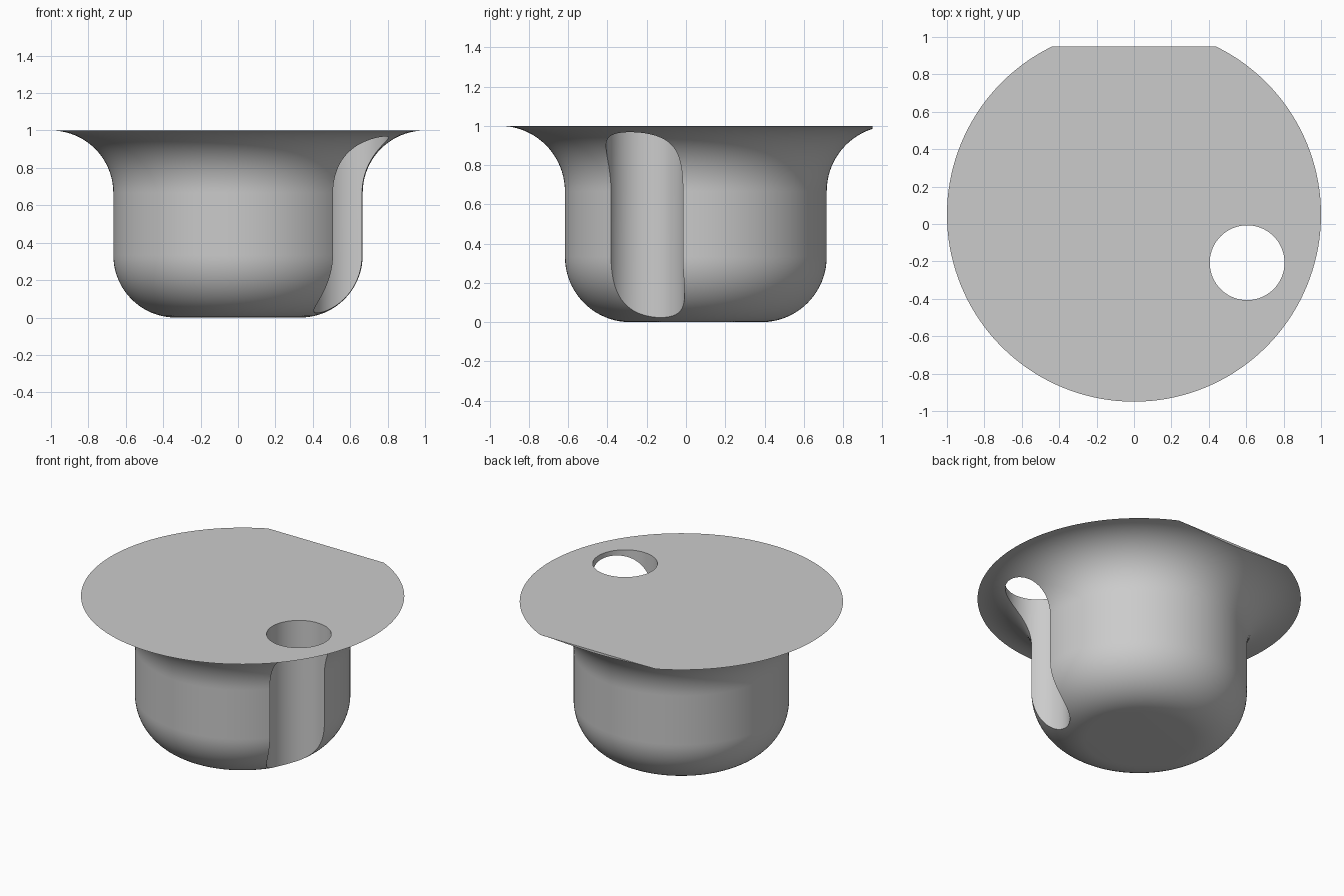
import bpy, bmesh, math
from mathutils import Vector, Matrix

if "Cube" in bpy.data.objects:
    bpy.data.objects.remove(bpy.data.objects["Cube"], do_unlink=True)

AXIS_Y = 0.05      # axis of the turned body
R = 1 / 3          # radius of both fillets
STEPS = 20         # points per fillet
SEGMENTS = 144

grey = bpy.data.materials.new("plain_grey")
grey.use_nodes = True
colour = (0.6, 0.6, 0.6, 1)
grey.diffuse_color = colour
grey.node_tree.nodes["Principled BSDF"].inputs["Base Color"].default_value = colour


def make_object(name, bm):
    bmesh.ops.recalc_face_normals(bm, faces=bm.faces)
    mesh = bpy.data.meshes.new(name)
    bm.to_mesh(mesh)
    bm.free()
    mesh.materials.append(grey)
    obj = bpy.data.objects.new(name, mesh)
    bpy.context.collection.objects.link(obj)
    return obj


def arc(cx, cz, start, end):
    angles = [math.radians(start + (end - start) * i / STEPS) for i in range(STEPS + 1)]
    return [(cx + R * math.cos(a), cz + R * math.sin(a)) for a in angles]


def cut(target, cutter):
    cutter.hide_render = True
    mod = target.modifiers.new("cut", 'BOOLEAN')
    mod.operation = 'DIFFERENCE'
    mod.solver = 'EXACT'
    mod.object = cutter
    bpy.context.view_layer.objects.active = target
    bpy.ops.object.modifier_apply(modifier=mod.name)
    bpy.data.objects.remove(cutter, do_unlink=True)


# Turned body: rounded base, straight wall, flared rim
profile = arc(R, R, -90, 0) + arc(3 * R, 2 * R, 180, 90)
bm = bmesh.new()
rings = []
for r, z in profile:
    ring = []
    for i in range(SEGMENTS):
        a = math.tau * i / SEGMENTS
        ring.append(bm.verts.new((r * math.cos(a), AXIS_Y + r * math.sin(a), z)))
    rings.append(ring)
for low, high in zip(rings, rings[1:]):
    for i in range(SEGMENTS):
        j = (i + 1) % SEGMENTS
        bm.faces.new((low[i], low[j], high[j], high[i]))
bm.faces.new(rings[0])
bm.faces.new(rings[-1])
body = make_object("flared_body", bm)

# Flat on the back of the rim
bm = bmesh.new()
bmesh.ops.create_cube(bm, size=1, matrix=Matrix.Translation((0, 1.45, 0.8))
                      @ Matrix.Diagonal((3, 1, 3, 1)))
cut(body, make_object("rim_flat_cutter", bm))

# Vertical round channel through the rim and along the wall
bm = bmesh.new()
bmesh.ops.create_cone(bm, cap_ends=True, segments=96, radius1=0.2, radius2=0.2,
                      depth=3, matrix=Matrix.Translation((0.605, -0.207, 0.5)))
cut(body, make_object("channel_cutter", bm))

# Smooth curved faces, crisp edges
bpy.ops.object.select_all(action='DESELECT')
body.select_set(True)
bpy.context.view_layer.objects.active = body
bpy.ops.object.shade_smooth_by_angle(angle=math.radians(30))
